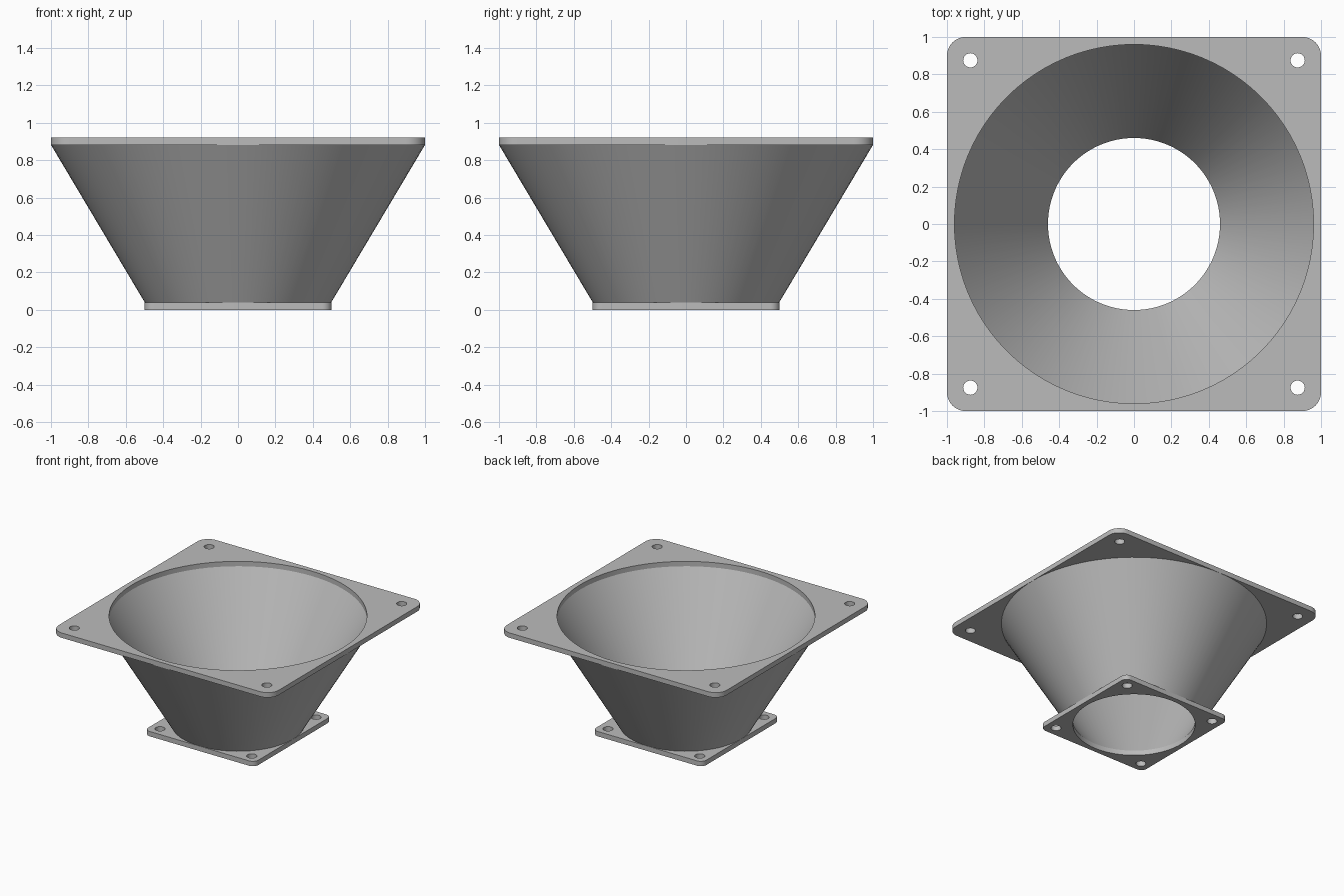
import bpy, bmesh
from math import sin, cos, pi

SEG = 96           # facets round the funnel
THICK = 0.04       # flange thickness and wall thickness
HEIGHT = 0.92

cube = bpy.data.objects.get("Cube")
if cube:
    bpy.data.objects.remove(cube, do_unlink=True)

grey = bpy.data.materials.new("plain grey")
grey.use_nodes = True
colour = (0.5, 0.5, 0.5, 1)
grey.diffuse_color = colour
grey.node_tree.nodes["Principled BSDF"].inputs["Base Color"].default_value = colour


def arc(cx, cy, r, start, sweep, n):
    return [(cx + r * cos(start + sweep * i / n), cy + r * sin(start + sweep * i / n))
            for i in range(n + 1)]


def circle(cx, cy, r, n):
    return arc(cx, cy, r, 0, 2 * pi, n)[:-1]


def rounded_square(half, r):
    c = half - r
    points = []
    for i, (sx, sy) in enumerate([(1, 1), (-1, 1), (-1, -1), (1, -1)]):
        points += arc(sx * c, sy * c, r, i * pi / 2, pi / 2, 10)
    return points


def finish(obj):
    obj.data.materials.clear()
    obj.data.materials.append(grey)
    bpy.ops.object.select_all(action='DESELECT')
    obj.select_set(True)
    bpy.context.view_layer.objects.active = obj
    bpy.ops.object.shade_smooth_by_angle(angle=pi / 6)


def flange(name, z, half, corner, bore, bolt):
    """Square plate with a round bore and four bolt holes."""
    curve = bpy.data.curves.new(name, 'CURVE')
    curve.dimensions = '2D'
    curve.fill_mode = 'BOTH'
    curve.extrude = THICK / 2
    loops = [rounded_square(half, corner), circle(0, 0, bore, SEG)]
    loops += [circle(x, y, 0.038, 24) for x in (-bolt, bolt) for y in (-bolt, bolt)]
    for loop in loops:
        spline = curve.splines.new('POLY')
        spline.points.add(len(loop) - 1)
        for point, (x, y) in zip(spline.points, loop):
            point.co = (x, y, 0, 1)
        spline.use_cyclic_u = True
    source = bpy.data.objects.new(name + " outline", curve)
    bpy.context.collection.objects.link(source)
    bpy.context.view_layer.update()
    mesh = bpy.data.meshes.new_from_object(
        source.evaluated_get(bpy.context.evaluated_depsgraph_get()))
    bpy.data.objects.remove(source, do_unlink=True)

    # Weld caps to the rim
    bm = bmesh.new()
    bm.from_mesh(mesh)
    bmesh.ops.remove_doubles(bm, verts=bm.verts, dist=1e-5)
    bmesh.ops.recalc_face_normals(bm, faces=bm.faces)
    bm.to_mesh(mesh)
    bm.free()
    mesh.name = name
    obj = bpy.data.objects.new(name, mesh)
    obj.location.z = z + THICK / 2
    bpy.context.collection.objects.link(obj)
    finish(obj)


def funnel(name, low, high, z0, z1):
    """Tapered tube: inner and outer wall, closed at the ends by the flanges."""
    bm = bmesh.new()
    for offset in (0, THICK - 0.001):
        rings = [[bm.verts.new((x, y, z)) for x, y in circle(0, 0, r + offset, SEG)]
                 for r, z in ((low, z0), (high, z1))]
        for i in range(SEG):
            j = (i + 1) % SEG
            quad = [rings[0][i], rings[0][j], rings[1][j], rings[1][i]]
            bm.faces.new(quad if offset else quad[::-1])
    mesh = bpy.data.meshes.new(name)
    bm.to_mesh(mesh)
    bm.free()
    obj = bpy.data.objects.new(name, mesh)
    bpy.context.collection.objects.link(obj)
    finish(obj)


flange("bottom_flange", 0, 0.5, 0.05, 0.46, 0.417)
flange("top_flange", HEIGHT - THICK, 1.0, 0.1, 0.96, 0.875)
funnel("funnel_wall", 0.46, 0.96, THICK, HEIGHT - THICK)
